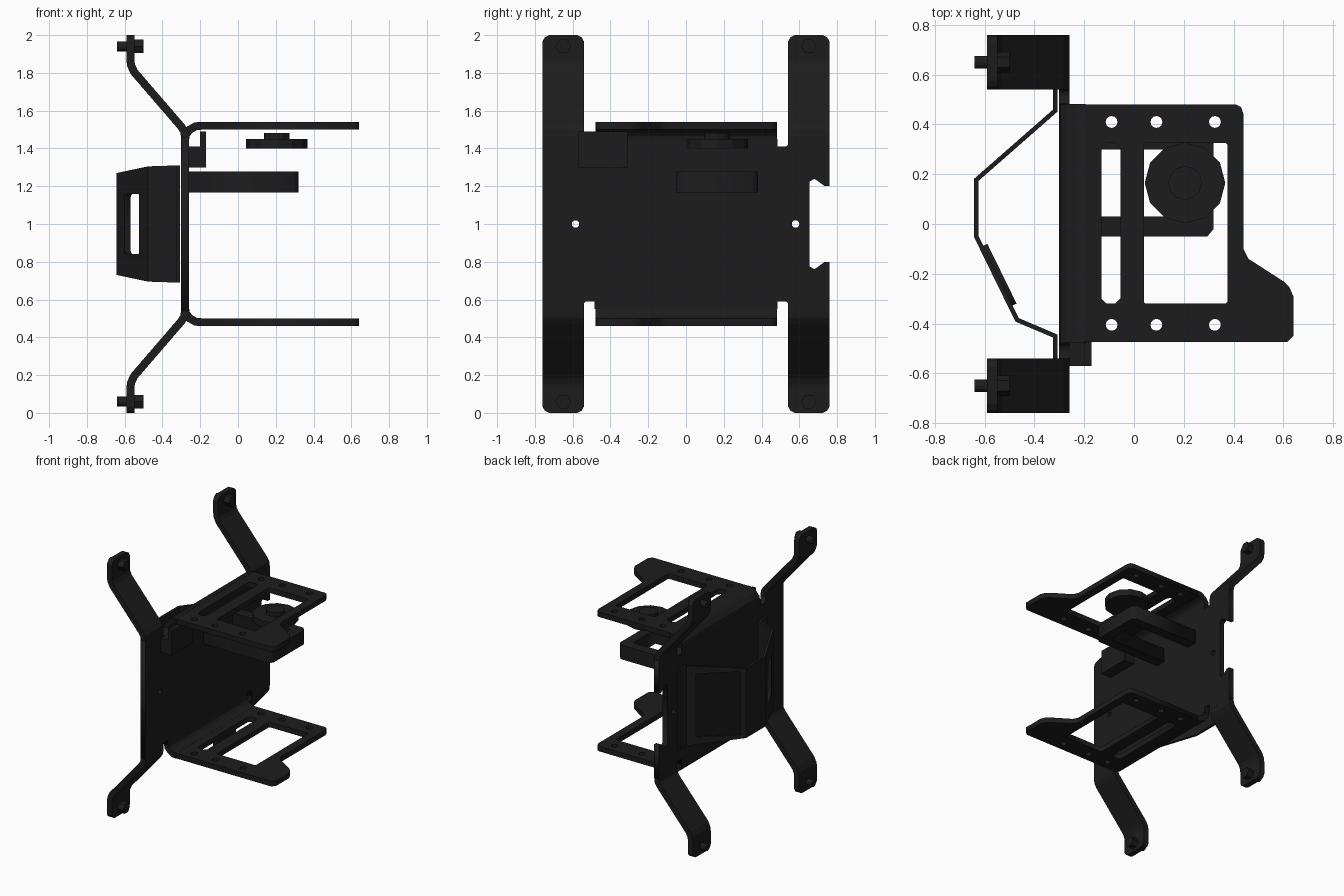
import bpy, bmesh, math
from mathutils import Matrix, Vector

if "Cube" in bpy.data.objects:
    bpy.data.objects.remove(bpy.data.objects["Cube"])

black = bpy.data.materials.new("black")
black.diffuse_color = (0.012, 0.012, 0.012, 1)
black.use_nodes = True
black.node_tree.nodes["Principled BSDF"].inputs["Base Color"].default_value = black.diffuse_color
YZ = Matrix(((0, 0, 1, 0), (1, 0, 0, 0), (0, 1, 0, 0), (0, 0, 0, 1)))


def finish(name, bm):
    me = bpy.data.meshes.new(name)
    bmesh.ops.recalc_face_normals(bm, faces=bm.faces)
    bm.to_mesh(me)
    bm.free()
    me.materials.append(black)
    ob = bpy.data.objects.new(name, me)
    bpy.context.collection.objects.link(ob)
    return ob


def sheet(name, loops, thick, mat):
    """Flat plate with holes: first loop is the outline, the rest are cut out."""
    cu = bpy.data.curves.new(name + "_outline", 'CURVE')
    cu.dimensions, cu.fill_mode, cu.extrude = '2D', 'BOTH', thick / 2
    for loop in loops:
        sp = cu.splines.new('POLY')
        sp.points.add(len(loop) - 1)
        for p, (u, v) in zip(sp.points, loop):
            p.co = (u, v, 0, 1)
        sp.use_cyclic_u = True
    tmp = bpy.data.objects.new(name + "_tmp", cu)
    bpy.context.collection.objects.link(tmp)
    dg = bpy.context.evaluated_depsgraph_get()
    me = bpy.data.meshes.new_from_object(tmp.evaluated_get(dg))
    bm = bmesh.new()
    bm.from_mesh(me)
    bpy.data.objects.remove(tmp)
    bmesh.ops.remove_doubles(bm, verts=bm.verts, dist=1e-5)
    bm.transform(mat)
    return finish(name, bm)


def solid(ob, t):
    m = ob.modifiers.new("thickness", 'SOLIDIFY')
    m.thickness, m.offset, m.use_even_offset = t, 0, True
    return ob


def ribbon(name, rows, t=0.042):
    """Bent strip: rows of (x, z, y low, y high)."""
    bm = bmesh.new()
    vs = [(bm.verts.new((x, a, z)), bm.verts.new((x, b, z))) for x, z, a, b in rows]
    for (a, b), (c, d) in zip(vs, vs[1:]):
        bm.faces.new((a, b, d, c))
    return solid(finish(name, bm), t)


def cyl(name, loc, r, depth, n, along_x=False):
    bm = bmesh.new()
    bmesh.ops.create_cone(bm, cap_ends=True, segments=n, radius1=r, radius2=r, depth=depth)
    if along_x:
        bm.transform(Matrix.Rotation(math.pi / 2, 4, 'Y'))
    bm.transform(Matrix.Translation(loc))
    return finish(name, bm)


def box(name, x0, x1, y0, y1, z0, z1):
    bm = bmesh.new()
    bmesh.ops.create_cube(bm, size=1)
    bm.transform(Matrix.Translation(((x0 + x1) / 2, (y0 + y1) / 2, (z0 + z1) / 2))
                 @ Matrix.Diagonal((x1 - x0, y1 - y0, z1 - z0, 1)))
    return finish(name, bm)


def circle(u, v, r, n=12):
    return [(u + r * math.cos(i * math.tau / n), v + r * math.sin(i * math.tau / n)) for i in range(n)]


def cham(x0, x1, y0, y1, c):
    return [(x0 + c, y0), (x1 - c, y0), (x1, y0 + c), (x1, y1 - c),
            (x1 - c, y1), (x0 + c, y1), (x0, y1 - c), (x0, y0 + c)]


# Main upright plate; upper half outline mirrored about z = 1
half = [(0.655, 1.225), (0.68, 1.24), (0.735, 1.20), (0.76, 1.20), (0.76, 1.46), (0.54, 1.46),
        (0.54, 1.42), (0.53, 1.41), (0.485, 1.41), (0.485, 1.45), (-0.485, 1.45), (-0.485, 1.41),
        (-0.53, 1.41), (-0.54, 1.42), (-0.54, 1.46), (-0.76, 1.46)]
outline = half + [(y, 2 - z) for y, z in reversed(half)]
sheet("main_plate", [outline, circle(0.58, 1, 0.02), circle(-0.585, 1, 0.02)], 0.042,
      Matrix.Translation((-0.28, 0, 0)) @ YZ)

# Flange outline with its windows and holes
edge = [(-0.2, 0.48), (0.41, 0.48), (0.43, 0.47), (0.44, 0.44), (0.44, -0.10), (0.46, -0.14),
        (0.60, -0.23), (0.625, -0.255), (0.64, -0.29), (0.64, -0.45), (0.615, -0.475), (-0.2, -0.475)]
holes = [circle(x, y, 0.024) for x in (-0.09, 0.09, 0.325) for y in (0.41, -0.405)]
slot, window = cham(-0.13, -0.055, -0.32, 0.325, 0.02), cham(0.04, 0.375, -0.32, 0.325, 0.006)

leg_path = [(-0.28, 1.455), (-0.285, 1.49), (-0.30, 1.515), (-0.55, 1.805), (-0.566, 1.84),
            (-0.57, 1.87), (-0.57, 1.965), (-0.57, 1.988), (-0.57, 2.0)]
for side, flip in (("upper", lambda z: z), ("lower", lambda z: 2 - z)):
    sheet(side + "_flange", [edge, slot, window] + holes, 0.04,
          Matrix.Translation((0, 0, flip(1.52))))
    ribbon(side + "_bend", [(x, flip(z), -0.478, 0.482) for x, z in
                            ((-0.28, 1.445), (-0.275, 1.475), (-0.255, 1.50), (-0.225, 1.517), (-0.198, 1.52))])
    # Bent legs with clipped ends, and their bolts
    for end, y in (("front", -0.65), ("back", 0.65)):
        inset = [0] * 7 + [0.012, 0.035]
        ribbon(f"{side}_{end}_leg", [(x, flip(z), y - 0.11 + i, y + 0.11 - i)
                                     for (x, z), i in zip(leg_path, inset)])
        cyl(f"{side}_{end}_bolt_head", (-0.527, y, flip(1.94)), 0.041, 0.054, 6, True)
        cyl(f"{side}_{end}_bolt_shaft", (-0.60, y, flip(1.94)), 0.026, 0.08, 12, True)

# Three-sided frame under the upper flange
sheet("inner_frame", [[(-0.27, -0.05), (0.295, -0.05), (0.32, -0.02), (0.32, 0.35), (0.295, 0.38),
                       (-0.27, 0.38), (-0.27, 0.30), (0.24, 0.30), (0.24, 0.03), (-0.27, 0.03)]],
      0.11, Matrix.Translation((0, 0, 1.222)))

# Knob disc and hub
cyl("knob_disc", (0.205, 0.165, 1.425), 0.162, 0.05, 12)
cyl("knob_hub", (0.205, 0.165, 1.465), 0.068, 0.034, 12)

# Small stepped clip on the plate
box("clip_block", -0.265, -0.17, -0.57, -0.31, 1.30, 1.41)
box("clip_lip", -0.20, -0.17, -0.57, -0.31, 1.41, 1.49)

# Rear cover: folded sheet, (x, y, half height) at each fold
folds = [(-0.317, 0.54, 0.31), (-0.317, 0.455, 0.31), (-0.633, 0.178, 0.27), (-0.633, -0.052, 0.27),
         (-0.47, -0.385, 0.305), (-0.317, -0.45, 0.31), (-0.317, -0.54, 0.31)]
# Windows per panel: start, end along the panel, and half height
windows = {1: (0.17, 0.92, 0.245), 3: (0.24, 0.72, 0.16)}
bm = bmesh.new()
for i, (p, q) in enumerate(zip(folds, folds[1:])):
    def at(t, z):
        return bm.verts.new((p[0] + (q[0] - p[0]) * t, p[1] + (q[1] - p[1]) * t, 1 + z))
    outer = [at(0, -p[2]), at(1, -q[2]), at(1, q[2]), at(0, p[2])]
    if i in windows:
        a, b, h = windows[i]
        inner = [at(a, -h), at(b, -h), at(b, h), at(a, h)]
        for k in range(4):
            j = (k + 1) % 4
            bm.faces.new((outer[k], outer[j], inner[j], inner[k]))
    else:
        bm.faces.new(outer)
bmesh.ops.remove_doubles(bm, verts=bm.verts, dist=1e-4)
solid(finish("rear_cover", bm), 0.018)

# Raised rim around the cover's narrow window
p, q = Vector((-0.633, -0.052, 1)), Vector((-0.47, -0.385, 1))
d = (q - p).normalized()
up = Vector((0, 0, 1))
n = up.cross(d)
L = (q - p).length
rim = Matrix((d, up, n)).transposed().to_4x4()
rim.translation = p + n * 0.012
sheet("cover_rim", [cham(0.12 * L, 0.84 * L, -0.2, 0.2, 0.03), cham(0.24 * L, 0.72 * L, -0.16, 0.16, 0.02)],
      0.03, rim)
